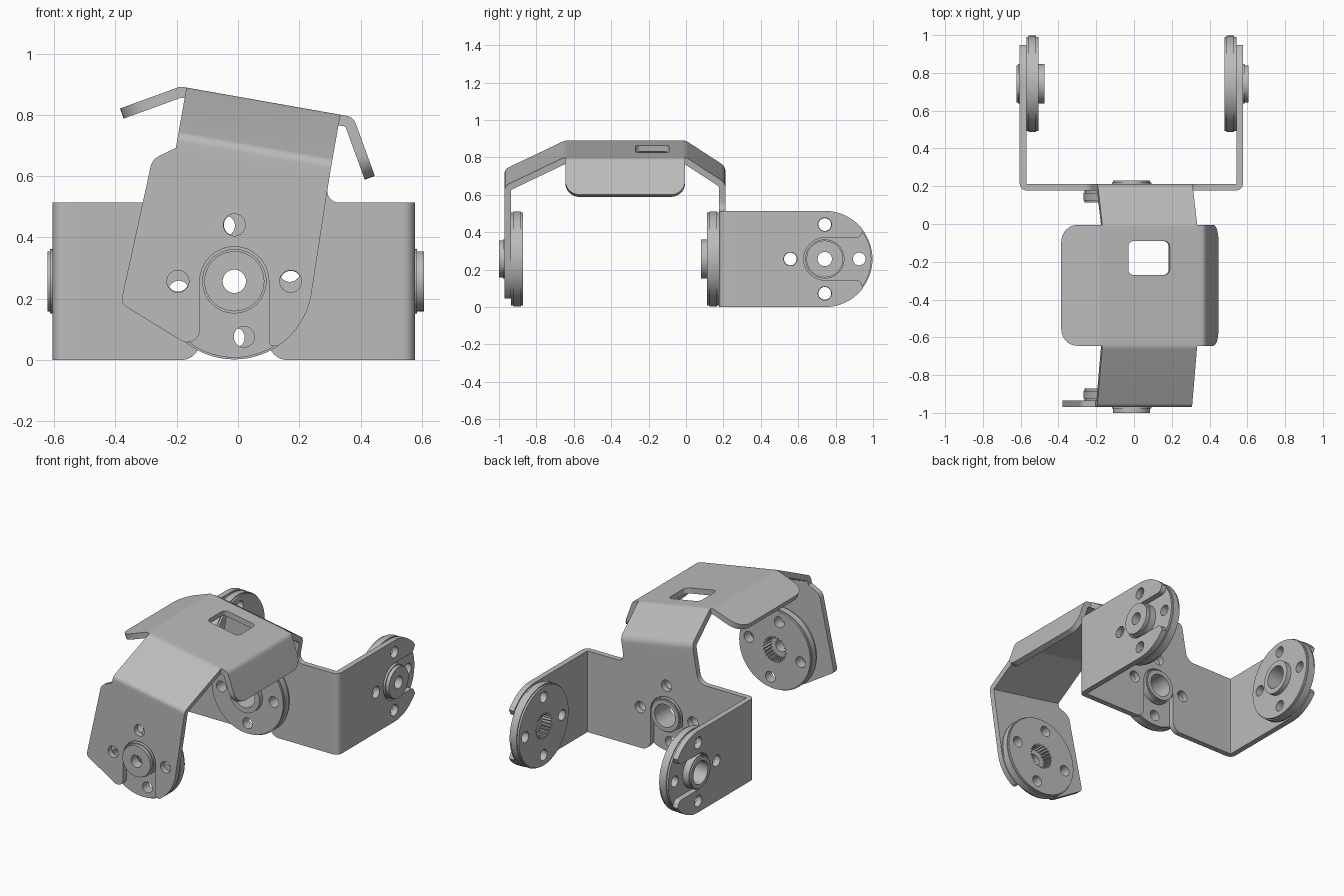
import bpy, bmesh
from math import sin, cos, tan, pi, radians, atan2
from mathutils import Vector, Matrix

if "Cube" in bpy.data.objects:
    bpy.data.objects.remove(bpy.data.objects["Cube"])

grey = bpy.data.materials.new("satin_grey")
grey.use_nodes = True
grey.diffuse_color = (0.5, 0.5, 0.5, 1)
grey.node_tree.nodes["Principled BSDF"].inputs["Base Color"].default_value = (0.5, 0.5, 0.5, 1)

X, Y, Z = Vector((1, 0, 0)), Vector((0, 1, 0)), Vector((0, 0, 1))
O = Vector((0, 0, 0))
T = 0.035           # sheet thickness


# ---- 2D helpers ----
def arc(cx, cy, r, a0, a1, n=24):
    angles = [radians(a0 + (a1 - a0) * i / n) for i in range(n + 1)]
    return [(cx + r * cos(a), cy + r * sin(a)) for a in angles]


def circle(cx, cy, r, n=48):
    return arc(cx, cy, r, 0, 360, n)[:-1]


def splined_bore(r, teeth=24):
    step = 2 * pi / (teeth * 4)
    return [((r + (0.006 if i % 4 < 2 else -0.006)) * cos(i * step),
             (r + (0.006 if i % 4 < 2 else -0.006)) * sin(i * step)) for i in range(teeth * 4)]


def rounded(pts, closed=True, n=8):
    """Round every corner that carries a radius as its third value."""
    out = []
    for i, p in enumerate(pts):
        c = Vector(p[:2])
        if len(p) < 3 or (not closed and i in (0, len(pts) - 1)):
            out.append(c)
            continue
        e1 = Vector(pts[i - 1][:2]) - c
        e2 = Vector(pts[(i + 1) % len(pts)][:2]) - c
        d1, d2 = e1.normalized(), e2.normalized()
        half = d1.angle(d2) / 2
        t = min(p[2] / tan(half), e1.length / 2, e2.length / 2)
        mid = c + (d1 + d2).normalized() * (t / cos(half))
        v, w = c + d1 * t - mid, c + d2 * t - mid
        a0 = atan2(v.y, v.x)
        da = (atan2(w.y, w.x) - a0 + pi) % (2 * pi) - pi
        out += [mid + v.length * Vector((cos(a0 + da * k / n), sin(a0 + da * k / n)))
                for k in range(n + 1)]
    clean = [out[0]]
    for q in out[1:]:
        if (q - clean[-1]).length > 1e-4:
            clean.append(q)
    return clean


def ribbon(pts, t):
    """Closed section of a bent sheet: rounded path plus its offset."""
    path = rounded(pts, closed=False)
    other = []
    for i, p in enumerate(path):
        d1 = (p - path[i - 1]).normalized() if i else None
        d2 = (path[i + 1] - p).normalized() if i < len(path) - 1 else None
        d1, d2 = d1 or d2, d2 or d1
        d = (d1 + d2).normalized()
        other.append(p + Vector((-d.y, d.x)) * t / d.dot(d1))
    return path + other[::-1]


def plate(name, loops, c0, c1, a=X, b=Y, c=Z, origin=O):
    """Extrude filled outlines drawn on axes a, b from c0 to c1 along c."""
    cu = bpy.data.curves.new(name, 'CURVE')
    cu.dimensions, cu.fill_mode, cu.extrude = '2D', 'BOTH', abs(c1 - c0) / 2
    for loop in loops:
        s = cu.splines.new('POLY')
        s.points.add(len(loop) - 1)
        for pt, q in zip(s.points, loop):
            pt.co = (q[0], q[1], 0, 1)
        s.use_cyclic_u = True
    tmp = bpy.data.objects.new(name + "_outline", cu)
    bpy.context.collection.objects.link(tmp)
    dg = bpy.context.evaluated_depsgraph_get()
    me = bpy.data.meshes.new_from_object(tmp.evaluated_get(dg))
    bpy.data.objects.remove(tmp)
    m = Matrix((a, b, c)).transposed().to_4x4()
    m.translation = origin + c * ((c0 + c1) / 2)
    me.transform(m)
    bm = bmesh.new()
    bm.from_mesh(me)
    bmesh.ops.remove_doubles(bm, verts=bm.verts, dist=1e-5)
    bmesh.ops.recalc_face_normals(bm, faces=bm.faces)
    bm.to_mesh(me)
    bm.free()
    me.name = name
    me.materials.clear()
    me.materials.append(grey)
    ob = bpy.data.objects.new(name, me)
    bpy.context.collection.objects.link(ob)
    bpy.ops.object.select_all(action='DESELECT')
    ob.select_set(True)
    bpy.context.view_layer.objects.active = ob
    bpy.ops.object.shade_smooth_by_angle(angle=radians(30))
    return ob


# ---- shared positions ----
CX, CZ, CY = -0.012, 0.257, 0.742   # horn centres
R, SLOT, PITCH, H = 0.255, 0.113, 0.184, 0.514
SL, SR = CX - SLOT, CX + SLOT


def screw_holes(cx, cy, angles, r=0.036, turn=0):
    return [circle(cx + PITCH * cos(radians(k + turn)), cy + PITCH * sin(radians(k + turn)), r, 24)
            for k in angles]


# ---- tilted top: local axes of the sloping sheet ----
tilt = radians(10)
U, W = Vector((cos(tilt), 0, -sin(tilt))), Vector((sin(tilt), 0, cos(tilt)))
TOP = Vector((0.083, 0, 0.845))
HW = 0.255

window = rounded([(-0.115, -0.27, 0.03), (0.108, -0.27, 0.03), (0.108, -0.09, 0.03), (-0.115, -0.09, 0.03)])
plate("top_panel", [[(-HW, -0.62), (HW, -0.62), (HW, -0.03), (-HW, -0.03)], window],
      -T, 0, U, Y, W, TOP)
plate("front_shoulder", [ribbon([(-0.62, 0), (-0.65, 0, 0.06), (-0.97, -0.155, 0.07), (-0.97, -0.2)], T)],
      -HW, HW, Y, W, U, TOP)
plate("back_shoulder", [ribbon([(-0.03, 0), (0, 0, 0.06), (0.212, -0.14, 0.07), (0.212, -0.2)], -T)],
      -HW, HW, Y, W, U, TOP)

# wings bent down from both sides of the top
for name, side, corner, bend, length, start in (("right_wing", -1, 0.275, 30, 0.21, 0.03),
                                                ("left_wing", 1, 0.298, 60, 0.205, 0.05)):
    d = Vector((side * cos(radians(bend)), -sin(radians(bend))))
    k = Vector((side * corner, 0))
    e = k + d * start
    plate(name + "_bend", [ribbon([(side * HW, 0), (k.x, 0, 0.06), (e.x, e.y)], -side * T)],
          -0.645, -0.005, U, W, Y, TOP)
    along = U * d.x + W * d.y
    normal = along.cross(Y) * side
    plate(name, [rounded([(start, -0.645), (length, -0.645, 0.1), (length, -0.005, 0.1), (start, -0.005)])],
          -T, 0, along, Y, normal, TOP + U * k.x)


def edge(u, w=-0.2):
    p = TOP + U * u + W * w
    return (p.x, p.z)


# ---- front plate: lopsided, with an open slot for the horn hub ----
slot_x = [(SL, CZ + SLOT, SLOT), (SR, CZ + SLOT, SLOT)]
front = [edge(-HW), (-0.28, 0.655, 0.05), (-0.383, 0.185, 0.03), (SL, 0.026, 0.04)] + slot_x \
    + [(SR, 0.045, 0.03)] + arc(CX, CZ, R, -56, -10) + [edge(HW)]
plate("front_plate", [rounded(front)] + screw_holes(CX, CZ, (0, 90, 180)), -0.97, -0.97 + T, X, Z, Y)

# ---- back plate: wide, with a neck rising to the top ----
back = [edge(-HW), (-0.234, H, 0.06), (-0.53, H), (-0.53, 0), (SL, 0, 0.06)] + slot_x \
    + [(SR, 0, 0.06), (0.5, 0), (0.5, H), (0.284, H, 0.07), edge(HW)]
plate("back_plate", [rounded(back)] + screw_holes(CX, CZ, (0, 90, 180)), 0.212 - T, 0.212, X, Z, Y)

# ---- side arms with rounded, slotted ends ----
arm = [(0.26, 0)] + arc(CY, CZ, 0.257, -90, -37) + [(0.93, CZ - SLOT, 0.05),
      (CY - SLOT, CZ - SLOT, SLOT), (CY - SLOT, CZ + SLOT, SLOT), (0.93, CZ + SLOT, 0.05)] \
    + arc(CY, CZ, 0.257, 37, 90) + [(0.26, H)]
for name, side, xo in (("right_arm", -1, -0.605), ("left_arm", 1, 0.577)):
    plate(name, [rounded(arm)] + screw_holes(CY, CZ, (90, 180, 270)), xo - side * T, xo, Y, Z, X)
    inner = -0.53 if side < 0 else 0.5
    plate(name + "_bend", [ribbon([(xo, 0.26), (xo, 0.177, 0.06), (inner, 0.177)], -side * T)], 0, H)


# ---- round horns; c points outwards through the slot, origin on the sheet's inner face ----
def horn(name, origin, a, c, driven, turn=0):
    holes = screw_holes(0, 0, (0, 90, 180, 270), 0.034, turn)
    bore = splined_bore(0.075) if driven else circle(0, 0, 0.072)
    for part, r, c0, c1 in (("_rim", R - 0.006, -0.012, 0), ("_disc", R, -0.052, -0.012),
                            ("_face", R - 0.006, -0.064, -0.052)):
        plate(name + part, [circle(0, 0, r, 64), bore] + holes, c0, c1, a, Z, c, origin)
    hub_bore = 0.038 if driven else 0.072
    plate(name + "_hub", [circle(0, 0, 0.105), circle(0, 0, hub_bore)], 0, 0.043, a, Z, c, origin)
    plate(name + "_hub_lip", [circle(0, 0, 0.098), circle(0, 0, hub_bore)], 0.043, 0.052 if not driven else 0.065,
          a, Z, c, origin)
    if not driven:
        plate(name + "_collar", [circle(0, 0, 0.105), circle(0, 0, hub_bore)], -0.096, -0.064, a, Z, c, origin)


horn("front_horn", Vector((CX, -0.97 + T, CZ)), X, -Y, True, 10)
horn("left_horn", Vector((0.577 - T, CY, CZ)), Y, X, True)
horn("back_horn", Vector((CX, 0.212 - T, CZ)), X, Y, False)
horn("right_horn", Vector((-0.605 + T, CY, CZ)), Y, -X, False)
